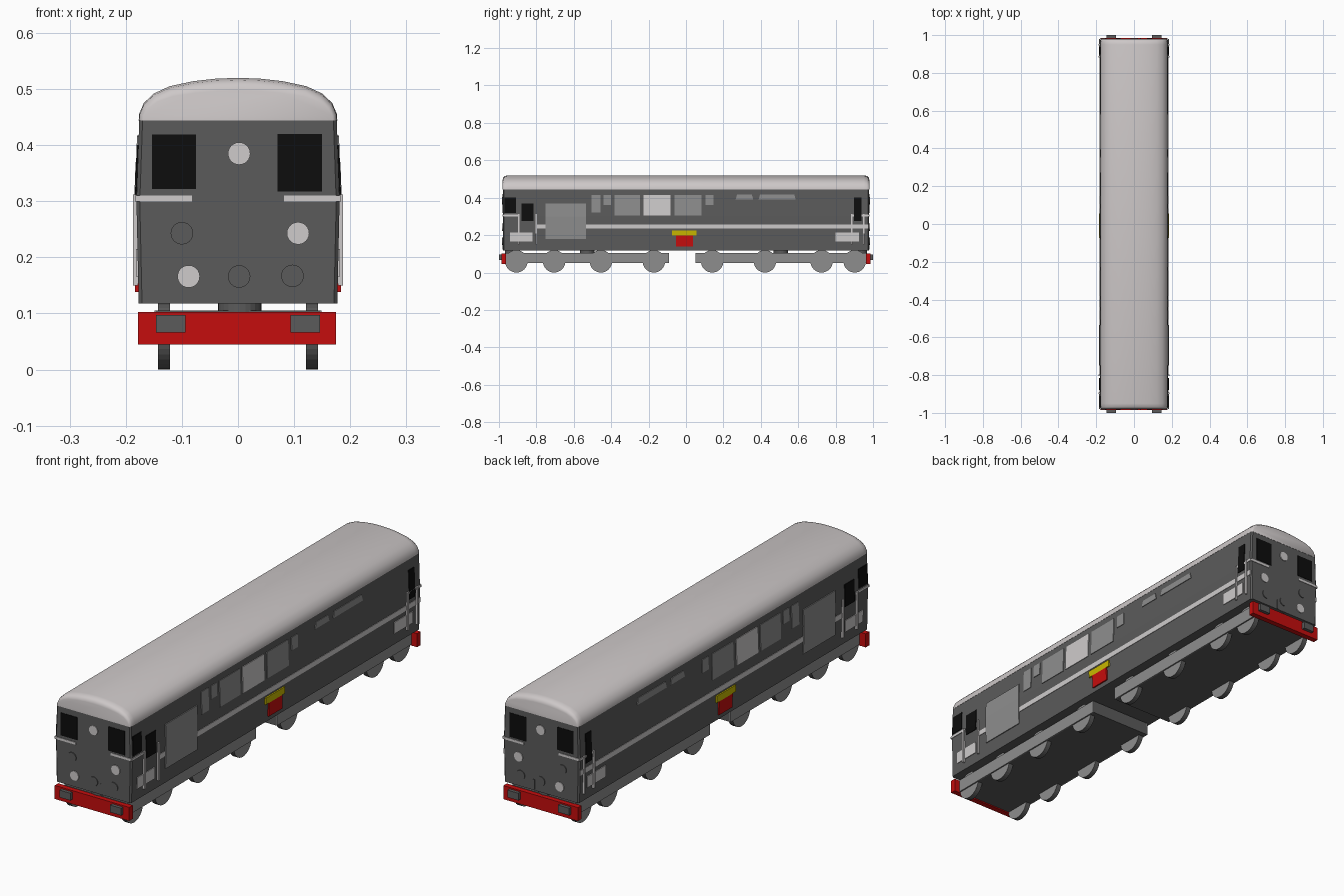
import bpy, bmesh, math
from mathutils import Matrix, Vector

if "Cube" in bpy.data.objects:
    bpy.data.objects.remove(bpy.data.objects["Cube"])


def mat(name, r, g, b):
    m = bpy.data.materials.new(name)
    m.diffuse_color = (r, g, b, 1)
    m.use_nodes = True
    m.node_tree.nodes["Principled BSDF"].inputs["Base Color"].default_value = m.diffuse_color
    return m


DARK = mat("dark_grey", 0.105, 0.105, 0.105)
ROOF = mat("pale_grey", 0.61, 0.575, 0.575)
MID = mat("mid_grey", 0.27, 0.27, 0.27)
TRIM = mat("trim_white", 0.62, 0.60, 0.60)
RED = mat("red", 0.56, 0.004, 0.004)
YEL = mat("yellow", 0.58, 0.48, 0.0)
BLACK = mat("black", 0.004, 0.004, 0.004)


def finish(bm, name, *mats):
    bmesh.ops.recalc_face_normals(bm, faces=bm.faces)
    me = bpy.data.meshes.new(name)
    bm.to_mesh(me)
    bm.free()
    for m in mats:
        me.materials.append(m)
    ob = bpy.data.objects.new(name, me)
    bpy.context.collection.objects.link(ob)
    return ob


def loft(name, rings, *mats):
    """Closed skin through rings of equal length, capped at both ends."""
    bm = bmesh.new()
    vs = [[bm.verts.new(p) for p in ring] for ring in rings]
    n = len(vs[0])
    for a, b in zip(vs, vs[1:]):
        for i in range(n):
            bm.faces.new((a[i], a[(i + 1) % n], b[(i + 1) % n], b[i]))
    bm.faces.new(vs[0])
    bm.faces.new(vs[-1])
    return finish(bm, name, *mats)


def box(name, x, y, z, m):
    rings = [[(x[0], y[0], h), (x[1], y[0], h), (x[1], y[1], h), (x[0], y[1], h)] for h in z]
    return loft(name, rings, m)


def span(s, a, b):
    return sorted((s * a, s * b))


def disc(name, centre, axis, r, depth, m, segs=24, rim=None):
    bm = bmesh.new()
    rot = Vector((0, 0, 1)).rotation_difference(Vector(axis)).to_matrix().to_4x4()
    bmesh.ops.create_cone(bm, cap_ends=True, segments=segs, radius1=r, radius2=r,
                          depth=depth, matrix=Matrix.Translation(centre) @ rot)
    if rim:
        for f in bm.faces:
            f.material_index = 0 if len(f.verts) > 4 else 1
    return finish(bm, name, m, rim or m)


def smooth(ob, angle=35):
    bpy.ops.object.select_all(action='DESELECT')
    ob.select_set(True)
    bpy.context.view_layer.objects.active = ob
    bpy.ops.object.shade_smooth_by_angle(angle=math.radians(angle))


def width(z):
    """Half width of the body at height z."""
    if z < 0.3:
        return 0.177 + 0.004 * (z - 0.118) / 0.182
    return 0.181 - 0.005 * (z - 0.3) / 0.145


END = 0.979

# Body shell
rings = []
for z in (0.118, 0.3, 0.445):
    w = width(z)
    c = 0.006
    rings.append([(-w, -END + c, z), (-w + c, -END, z), (w - c, -END, z), (w, -END + c, z),
                  (w, END - c, z), (w - c, END, z), (-w + c, END, z), (-w, END - c, z)])
loft("body", rings, DARK)

# Domed roof with rounded ends
half = [(0.177, 0), (0.176, 0.012), (0.168, 0.031), (0.150, 0.048), (0.122, 0.061), (0.08, 0.070), (0.04, 0.0745)]
prof = half + [(0, 0.076)] + [(-x, z) for x, z in reversed(half)]
ends = [(0.980, 0.955, 0.70), (0.977, 0.98, 0.84), (0.968, 0.995, 0.95), (0.95, 1.0, 1.0)]
stations = [(-y, sx, sz) for y, sx, sz in ends] + ends[::-1]
smooth(loft("roof", [[(x * sx, y, 0.444 + z * sz) for x, z in prof] for y, sx, sz in stations], ROOF), 40)


def side_plate(name, s, y0, y1, z0, z1, m, inset=0.0, out=0.003):
    """Thin plate that follows the body side; inset narrows its top edge."""
    zs = [z0] + ([0.3] if z0 < 0.3 < z1 else []) + [z1]
    rings = []
    for z in zs:
        k = inset * (z - z0) / (z1 - z0)
        a, b, w = y0 + k, y1 - k, width(z)
        rings.append([(s * (w - 0.004), a, z), (s * (w + out), a, z),
                      (s * (w + out), b, z), (s * (w - 0.004), b, z)])
    loft(name, rings, m)


SIDE = [
    ("waist_stripe", -0.80, 0.975, 0.235, 0.257, TRIM, 0, 0.002),
    ("front_cab_side_window", -0.97, -0.91, 0.318, 0.40, BLACK, 0, 0.003),
    ("front_door_window", -0.88, -0.815, 0.275, 0.37, BLACK, 0, 0.003),
    ("rear_door_window", 0.898, 0.937, 0.275, 0.40, BLACK, 0, 0.003),
    ("front_cab_stripe", -0.979, -0.89, 0.30, 0.31, TRIM, 0, 0.003),
    ("rear_cab_stripe", 0.885, 0.979, 0.30, 0.31, TRIM, 0, 0.003),
    ("front_number_panel", -0.94, -0.82, 0.165, 0.215, TRIM, 0, 0.003),
    ("rear_number_panel", 0.80, 0.925, 0.165, 0.215, TRIM, 0, 0.003),
    ("large_grille", -0.75, -0.535, 0.18, 0.37, MID, 0, 0.004),
    ("tall_vent", -0.505, -0.457, 0.32, 0.415, MID, 0, 0.003),
    ("small_vent_front", -0.44, -0.40, 0.36, 0.415, MID, 0, 0.003),
    ("panel_front", -0.382, -0.245, 0.305, 0.415, MID, 0, 0.003),
    ("panel_middle", -0.227, -0.083, 0.305, 0.415, TRIM, 0, 0.003),
    ("panel_rear", -0.062, 0.082, 0.305, 0.415, MID, 0, 0.003),
    ("small_vent_rear", 0.105, 0.147, 0.36, 0.415, MID, 0, 0.003),
    ("eaves_vent_short", 0.265, 0.36, 0.39, 0.417, MID, 0.008, 0.003),
    ("eaves_vent_long", 0.388, 0.587, 0.39, 0.417, MID, 0.008, 0.003),
    ("yellow_plate", -0.075, 0.055, 0.197, 0.226, YEL, 0, 0.006),
    ("red_plate", -0.053, 0.038, 0.138, 0.197, RED, 0, 0.006),
]
for s, side in ((1, "right"), (-1, "left")):
    for name, *args in SIDE:
        side_plate(side + "_" + name, s, *args)
    # Vertical handrails beside the cab doors
    for y in (-0.895, -0.80, 0.885, 0.95):
        box(side + "_handrail", span(s, 0.178, 0.187), (y - 0.004, y + 0.004), (0.15, 0.312), TRIM)

# Both ends, alike in x
for s, end in ((-1, "front"), (1, "rear")):
    face = span(s, END - 0.004, END + 0.002)
    box(end + "_window_left", (-0.153, -0.075), face, (0.322, 0.419), BLACK)
    box(end + "_window_right", (0.07, 0.15), face, (0.317, 0.42), BLACK)
    for x in (-0.1315, 0.1315):
        box(end + "_stripe", (x - 0.0495, x + 0.0495), face, (0.30, 0.31), TRIM)
    for x, z, m in ((0.002, 0.385, TRIM), (0.107, 0.243, TRIM), (-0.088, 0.166, TRIM),
                    (-0.10, 0.243, DARK), (0.002, 0.166, DARK), (0.097, 0.167, DARK)):
        disc(end + "_marker_disc", (x, s * END, z), (0, 1, 0), 0.02, 0.007, m)
    box(end + "_hose", (0.031, 0.037), face, (0.122, 0.165), DARK)
    # Buffer beam, buffers and coupling
    box(end + "_buffer_beam", (-0.178, 0.175), span(s, 0.962, 0.986), (0.045, 0.103), RED)
    for x in (-0.12, 0.12):
        box(end + "_buffer", (x - 0.026, x + 0.026), span(s, 0.98, 1.0), (0.066, 0.097), DARK)
    disc(end + "_bogie_pivot", (0.003, s * 0.93, 0.108), (0, 0, 1), 0.039, 0.03, DARK)

# Bogies with light side frames, pivots and wheels
for y0, y1, axles in ((-0.965, -0.09, (-0.907, -0.705, -0.455, -0.172)),
                      (0.05, 0.965, (0.14, 0.422, 0.725, 0.902))):
    box("bogie", (-0.146, 0.146), (y0, y1), (0.05, 0.105), DARK)
    disc("bogie_centre_pivot", (0.003, (y0 + y1) / 2, 0.108), (0, 0, 1), 0.039, 0.03, DARK)
    for s in (-1, 1):
        box("bogie_side_frame", span(s, 0.144, 0.149), (y0, y1), (0.05, 0.105), MID)
        for y in axles:
            disc("wheel", (s * 0.132, y, 0.06), (1, 0, 0), 0.06, 0.022, MID, 32, DARK)
